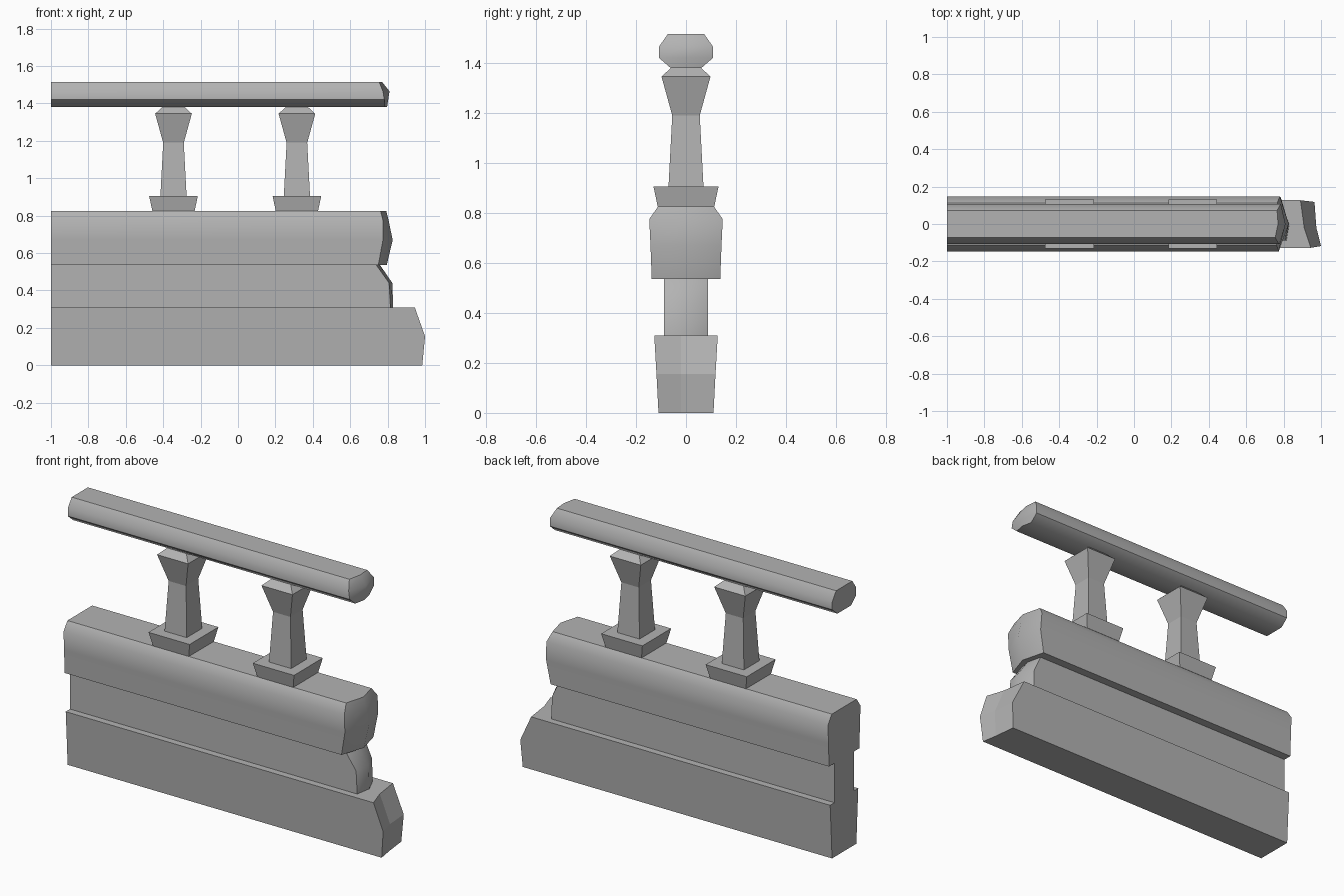
import bpy, bmesh, math

cube = bpy.data.objects.get("Cube")
if cube:
    bpy.data.objects.remove(cube, do_unlink=True)

stone = bpy.data.materials.new("grey_stone")
stone.use_nodes = True
colour = (0.45, 0.45, 0.45, 1)
stone.diffuse_color = colour
stone.node_tree.nodes["Principled BSDF"].inputs["Base Color"].default_value = colour


def finish(bm, name, smooth):
    """Turn a bmesh into a stone object."""
    bmesh.ops.recalc_face_normals(bm, faces=bm.faces)
    mesh = bpy.data.meshes.new(name)
    bm.to_mesh(mesh)
    bm.free()
    mesh.materials.append(stone)
    obj = bpy.data.objects.new(name, mesh)
    bpy.context.collection.objects.link(obj)
    if smooth:
        bpy.ops.object.select_all(action="DESELECT")
        obj.select_set(True)
        bpy.context.view_layer.objects.active = obj
        bpy.ops.object.shade_smooth_by_angle(angle=math.radians(42))
    return obj


def broken_beam(name, rows, mid_y=0.0, smooth=True):
    """Beam along x, cut square on one end and broken on the other.
    Each row: height, half depth, then end x at the front, middle and back."""
    bm = bmesh.new()
    rings = []
    for z, half, front, middle, back in rows:
        points = ((-1, -half), (front, -half), (middle, mid_y), (back, half), (-1, half))
        rings.append([bm.verts.new((x, y, z)) for x, y in points])
    for low, high in zip(rings, rings[1:]):
        for i in range(5):
            j = (i + 1) % 5
            bm.faces.new((low[i], low[j], high[j], high[i]))
    bm.faces.new(rings[0])
    bm.faces.new(rings[-1])
    return finish(bm, name, smooth)


def square_post(name, x, sections):
    """Stack of square sections: height, half width."""
    bm = bmesh.new()
    rings = [[bm.verts.new((x + sx * h, sy * h, z))
              for sx, sy in ((-1, -1), (1, -1), (1, 1), (-1, 1))] for z, h in sections]
    for low, high in zip(rings, rings[1:]):
        for i in range(4):
            j = (i + 1) % 4
            bm.faces.new((low[i], low[j], high[j], high[i]))
    bm.faces.new(rings[0])
    bm.faces.new(rings[-1])
    return finish(bm, name, False)


# Wall courses, from the ground up
broken_beam("base_course", [
    (0.0, 0.11, 0.985, 0.97, 0.955),
    (0.155, 0.118, 1.0, 0.975, 0.965),
    (0.31, 0.127, 0.945, 0.91, 0.89)], mid_y=-0.02, smooth=False)

broken_beam("wall_core", [
    (0.31, 0.088, 0.815, 0.83, 0.79),
    (0.44, 0.088, 0.808, 0.825, 0.785),
    (0.535, 0.088, 0.74, 0.76, 0.74)])

broken_beam("coping", [
    (0.535, 0.137, 0.75, 0.795, 0.76),
    (0.67, 0.142, 0.775, 0.827, 0.785),
    (0.775, 0.147, 0.775, 0.805, 0.78),
    (0.825, 0.112, 0.762, 0.793, 0.765)])

# Balusters on flared feet
for side, x in (("right", -0.345), ("left", 0.315)):
    square_post(side + "_baluster_foot", x, [(0.825, 0.113), (0.905, 0.13)])
    square_post(side + "_baluster", x, [
        (0.905, 0.07), (1.19, 0.055), (1.345, 0.098), (1.38, 0.06)])

# Handrail
broken_beam("handrail", [
    (1.38, 0.062, 0.785, 0.797, 0.785),
    (1.42, 0.108, 0.782, 0.803, 0.785),
    (1.465, 0.108, 0.775, 0.81, 0.785),
    (1.515, 0.073, 0.755, 0.77, 0.765)])
